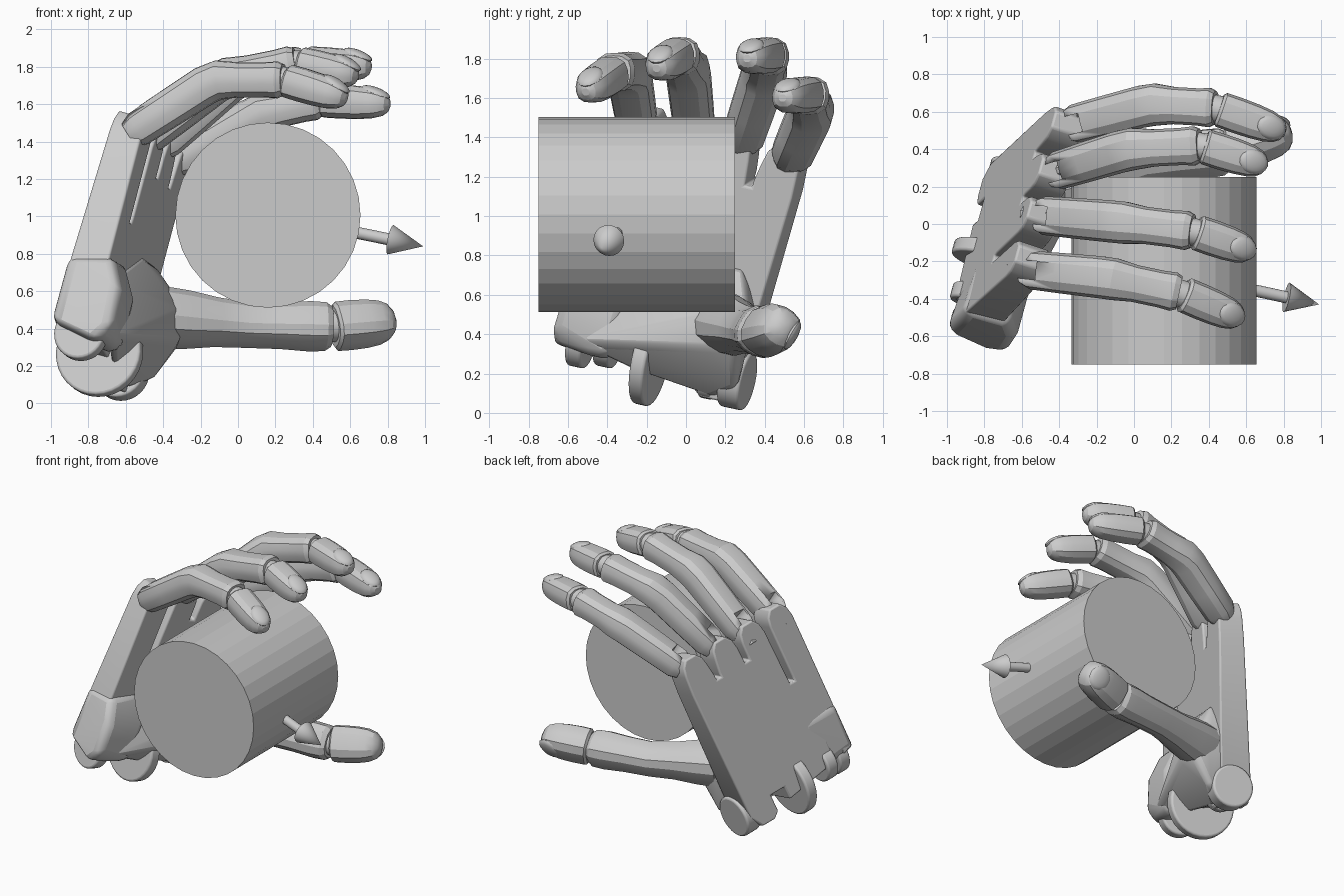
import bpy, bmesh
from math import cos, sin, pi
from mathutils import Vector as V, Matrix

if "Cube" in bpy.data.objects:
    bpy.data.objects.remove(bpy.data.objects["Cube"])

# Palm frame: A = back corner at the first knuckle, U across, W to the wrist, N out of the palm
A = V((-.42, .65, 1.32))
U = V((-.258, -.943, .208))
W = V((-.33, -.25, -.91))
N = U.cross(W).normalized()


def palm(a, b, c):
    return A + U * a + W * b + N * c


def finish(name, bm, bevel=0, angle=35):
    bmesh.ops.recalc_face_normals(bm, faces=bm.faces)
    me = bpy.data.meshes.new(name)
    bm.to_mesh(me)
    bm.free()
    ob = bpy.data.objects.new(name, me)
    bpy.context.collection.objects.link(ob)
    bpy.context.view_layer.objects.active = ob
    bpy.ops.object.select_all(action='DESELECT')
    ob.select_set(True)
    bpy.ops.object.shade_smooth_by_angle(angle=angle * pi / 180)
    if bevel:
        m = ob.modifiers.new("bevel", 'BEVEL')
        m.width, m.segments, m.limit_method = bevel, 3, 'ANGLE'
    return ob


def rod(name, p, q, r1, r2=None, sides=32, bevel=0, angle=35):
    p, q = V(p), V(q)
    bm = bmesh.new()
    d = q - p
    mat = Matrix.Translation((p + q) / 2) @ d.to_track_quat('Z', 'Y').to_matrix().to_4x4()
    bmesh.ops.create_cone(bm, cap_ends=True, segments=sides, radius1=r1,
                          radius2=r1 if r2 is None else r2, depth=d.length, matrix=mat)
    return finish(name, bm, bevel, angle)


def disc(name, centre, r, t):
    h = U.normalized() * t / 2
    return rod(name, V(centre) - h, V(centre) + h, r, bevel=.015)


def hull(name, pts, bevel):
    bm = bmesh.new()
    for p in pts:
        bm.verts.new(p)
    bmesh.ops.convex_hull(bm, input=bm.verts)
    bmesh.ops.delete(bm, geom=[v for v in bm.verts if not v.link_faces], context='VERTS')
    return finish(name, bm, bevel, 40)


def frame(t, ref):
    side = t.cross(ref).normalized()
    return side, side.cross(t).normalized()


def loft(name, stations, ref, sides=14, flat=.94):
    bm = bmesh.new()
    pts = [s[0] for s in stations]
    rings = []
    for i, (p, r) in enumerate(stations):
        t = (pts[min(i + 1, len(pts) - 1)] - pts[max(i - 1, 0)]).normalized()
        s, u = frame(t, ref)
        ring = []
        for k in range(sides):
            w = 2 * pi * (k + .5) / sides
            cx, cy = cos(w), sin(w)
            f = r / (abs(cx) ** 2.8 + abs(cy) ** 2.8) ** (1 / 2.8)
            ring.append(bm.verts.new(p + s * cx * f + u * cy * f * flat))
        rings.append(ring)
    for a, b in zip(rings, rings[1:]):
        for k in range(sides):
            bm.faces.new((a[k], a[k - 1], b[k - 1], b[k]))
    bm.faces.new(rings[0])
    bm.faces.new(rings[-1])
    return finish(name, bm, 0, 24)


def fingertip(name, p, q, r, ref):
    prof = [(.04, .84), (.08, .99), (.3, 1), (.55, .97), (.75, .89), (.88, .74), (.96, .5), (1, .2)]
    loft(name + "_tip", [(p.lerp(q, f), r * k) for f, k in prof], ref)
    t = (q - p).normalized()
    s, u = frame(t, ref)
    # nail lies on the back of the tip, sloping to the end
    tn = (t - u * .32).normalized()
    un = s.cross(tn)
    m = Matrix((tn, s, un)).transposed().to_4x4()
    m.translation = p.lerp(q, .79) + u * r * .6
    bm = bmesh.new()
    bmesh.ops.create_uvsphere(bm, u_segments=16, v_segments=8, radius=1,
                              matrix=m @ Matrix.Diagonal((.085, r * .66, .028, 1)))
    finish(name + "_nail", bm)


# Held cylinder and direction arrow
rod("held_cylinder", (.16, -.75, 1.007), (.16, .25, 1.007), .495, sides=32, angle=5)
c0, tip = V((.16, -.25, 1.01)), V((.99, -.43, .84))
rod("arrow_shaft", c0, c0.lerp(tip, .82), .032, sides=16)
rod("arrow_head", c0.lerp(tip, .79), tip, .08, 0, sides=20)

# Palm plate with four knuckle lobes, slots between them and wrist notches
lobes = [(.11, .19), (.375, .19), (.62, .5), (.87, 0)]
outline = [(0, 1.22), (.0, .2)]
for i, (a, slot) in enumerate(lobes):
    outline += [(a - .1, .06), (a - .085, -.01), (a - .045, -.06), (a + .045, -.06),
                (a + .085, -.01), (a + .1, .06)]
    if slot:
        mid = (a + lobes[i + 1][0]) / 2
        outline += [(mid - .02, slot - .04), (mid - .02, slot), (mid + .02, slot), (mid + .02, slot - .04)]
outline += [(.96, .75), (.95, 1.14), (.87, 1.17), (.87, 1.03), (.79, 1.03), (.79, 1.18),
            (.34, 1.25), (.34, 1.15), (.22, 1.15), (.22, 1.28), (.17, 1.32), (.06, 1.32)]
bm = bmesh.new()
back = [bm.verts.new(palm(a, b, .05 * b)) for a, b in outline]
front = [bm.verts.new(palm(a, b, .18 + .09 * b)) for a, b in outline]
bm.faces.new(back)
bm.faces.new(front[::-1])
for i in range(len(back)):
    bm.faces.new((back[i - 1], back[i], front[i], front[i - 1]))
finish("palm_plate", bm, .012)

# Thick heel of the hand
hull("palm_heel", [palm(a, b, c) for a, b, c in
                   [(.66, .8, .04), (.97, .8, .02), (.97, 1.16, .05), (.66, 1.2, .08),
                    (.66, .72, .25), (.98, .74, .27), (1., .9, .37), (1., 1.1, .4),
                    (.98, 1.21, .33), (.66, 1.22, .4), (.66, .9, .37)]], .05)
# Mound at the thumb root
hull("thumb_mound", [palm(*p) for p in
                     [(.02, .8, .2), (.05, 1.26, .2), (.15, .6, .22), (.4, .6, .22), (.85, .85, .25),
                      (.9, 1.15, .38), (.1, 1.31, .3), (.6, 1.24, .33)]] +
     [V(p) for p in [(-.33, .2, .57), (-.31, .1, .5), (-.31, .1, .34), (-.31, .26, .32),
                     (-.33, .32, .48), (-.45, .26, .12)]], .04)

# Wrist hinge parts
disc("wrist_disc", (-.74, -.18, .27), .235, .08)
disc("wrist_side_lug", (-.63, .26, .17), .15, .12)
disc("wrist_small_lug", (-.66, .12, .17), .1, .07)
for i, y in enumerate((-.53, -.39)):
    disc(f"wrist_outer_lug_{i}", (-.84, y, .37), .14, .09)

# Fingers: root, first joint, second joint, tip
fingers = {
    "index": [(-.38, .52, 1.27), (.09, .64, 1.54), (.44, .62, 1.62), (.81, .49, 1.6)],
    "middle": [(-.46, .27, 1.34), (-.03, .4, 1.73), (.36, .42, 1.82), (.71, .31, 1.8)],
    "ring": [(-.54, .05, 1.38), (-.08, .01, 1.74), (.32, -.04, 1.82), (.64, -.15, 1.75)],
    "little": [(-.61, -.24, 1.42), (-.13, -.29, 1.73), (.25, -.37, 1.73), (.58, -.51, 1.63)],
}
up = V((0, 0, 1))
for name, pts in fingers.items():
    k, j1, j2, end = map(V, pts)
    body = [(k.lerp(j1, .06), .082), (k.lerp(j1, .16), .104), (k.lerp(j1, .5), .109),
            (k.lerp(j1, .9), .113), (j1.lerp(j2, .07), .113), (j1.lerp(j2, .35), .1),
            (j1.lerp(j2, .72), .1), (j1.lerp(j2, .9), .105), (j1.lerp(j2, .98), .09)]
    ob = loft(name + "_finger", body, up)
    # open fork at the finger root
    t = (j1 - k).normalized()
    s, u = frame(t, up)
    m = Matrix((t, s, u)).transposed().to_4x4()
    m.translation = k.lerp(j1, .12) + u * .09
    bm = bmesh.new()
    bmesh.ops.create_cube(bm, size=1, matrix=m @ Matrix.Diagonal((.19, .1, .2, 1)))
    cut = finish(name + "_fork_cutter", bm)
    cut.hide_render = True
    cut.hide_viewport = True
    mod = ob.modifiers.new("fork", 'BOOLEAN')
    mod.operation, mod.object, mod.solver = 'DIFFERENCE', cut, 'EXACT'
    # knuckle tongue and end joint core
    loft(name + "_tongue", [(k - t * .06, .04), (k.lerp(j1, .2), .04)], up, 8)
    rod(name + "_end_joint", j2.lerp(j1, .1), j2.lerp(end, .12), .075, sides=16)
    fingertip(name, j2, end, .097, up)

# Thumb
ref = V((0, .85, -.5))
a, b, c, d = [V(p) for p in ((-.42, .19, .46), (.05, .33, .42), (.5, .39, .41), (.84, .5, .44))]
loft("thumb", [(a - V((.06, .02, 0)), .11), (a, .155), (a.lerp(b, .3), .145), (a.lerp(b, .65), .122),
               (b, .113), (b.lerp(c, .4), .115), (b.lerp(c, .75), .124), (b.lerp(c, .93), .12),
               (c, .1)], ref, flat=1)
rod("thumb_joint", b.lerp(c, .9), c.lerp(d, .12), .085, sides=16)
fingertip("thumb", c, d, .125, ref)
